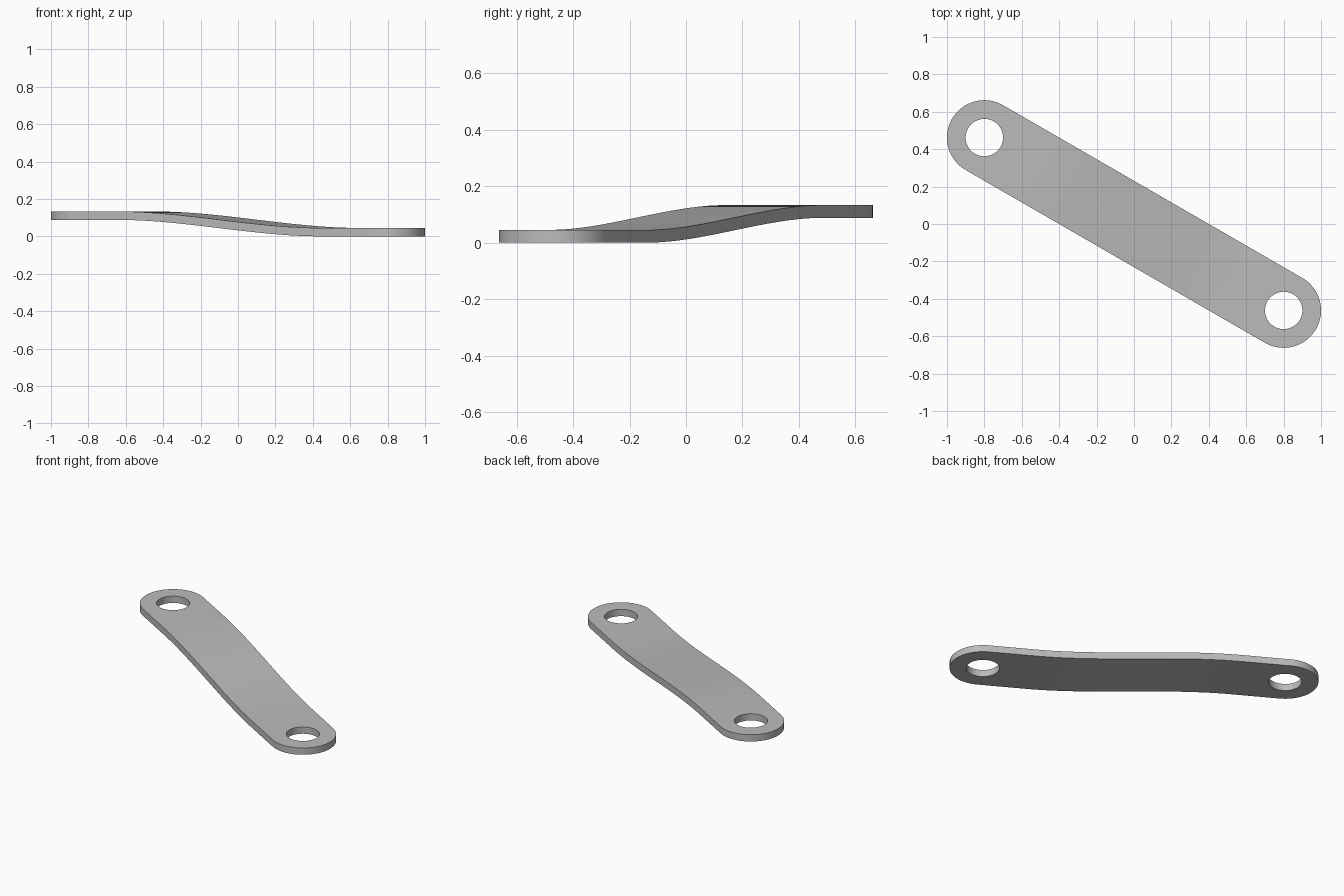
import bpy
import bmesh
from math import sin, cos, pi, radians
from mathutils import Matrix, Vector

cube = bpy.data.objects.get("Cube")
if cube:
    bpy.data.objects.remove(cube, do_unlink=True)

REACH = 0.924       # half distance between hole centres
END_RADIUS = 0.2
HOLE_RADIUS = 0.1
THICKNESS = 0.045
RISE = 0.088        # height step between the two ends
BEND = 0.63         # half length of the curved middle
BANDS = 32


def arc(centre, radius, start, sweep, count):
    return [(centre + radius * cos(start + sweep * i / count),
             radius * sin(start + sweep * i / count), 0) for i in range(count + 1)]


def add_loop(bm, points):
    verts = [bm.verts.new(p) for p in points]
    for i, v in enumerate(verts):
        bm.edges.new((v, verts[(i + 1) % len(verts)]))


def height(u):
    t = min(max((BEND - u) / (2 * BEND), 0), 1)
    return RISE * t * t * (3 - 2 * t)


# Flat outline with a hole at each end
bm = bmesh.new()
add_loop(bm, arc(REACH, END_RADIUS, -pi / 2, pi, 32) + arc(-REACH, END_RADIUS, pi / 2, pi, 32))
for side in (-1, 1):
    add_loop(bm, arc(side * REACH, HOLE_RADIUS, 0, 2 * pi, 48)[:-1])
bmesh.ops.triangle_fill(bm, edges=bm.edges[:], use_beauty=True, normal=Vector((0, 0, 1)))

# Crosswise cuts so the middle can bend
for i in range(BANDS + 1):
    u = BEND * (2 * i / BANDS - 1)
    bmesh.ops.bisect_plane(bm, geom=bm.verts[:] + bm.edges[:] + bm.faces[:],
                           plane_co=(u, 0, 0), plane_no=(1, 0, 0))

# Thickness, S-shaped bend and diagonal direction
result = bmesh.ops.extrude_face_region(bm, geom=bm.faces[:], use_keep_orig=True)
top = [g for g in result["geom"] if isinstance(g, bmesh.types.BMVert)]
bmesh.ops.translate(bm, verts=top, vec=(0, 0, THICKNESS))
for v in bm.verts:
    v.co.z += height(v.co.x)
bm.transform(Matrix.Rotation(radians(-30), 4, "Z"))
bmesh.ops.recalc_face_normals(bm, faces=bm.faces[:])

mesh = bpy.data.meshes.new("link_bar")
bm.to_mesh(mesh)
bm.free()
link_bar = bpy.data.objects.new("link_bar", mesh)
bpy.context.collection.objects.link(link_bar)

# Plain grey metal
grey = bpy.data.materials.new("grey")
grey.use_nodes = True
colour = (0.5, 0.5, 0.5, 1)
grey.diffuse_color = colour
grey.node_tree.nodes["Principled BSDF"].inputs["Base Color"].default_value = colour
mesh.materials.append(grey)

bpy.ops.object.select_all(action="DESELECT")
link_bar.select_set(True)
bpy.context.view_layer.objects.active = link_bar
bpy.ops.object.shade_smooth_by_angle(angle=radians(30))
